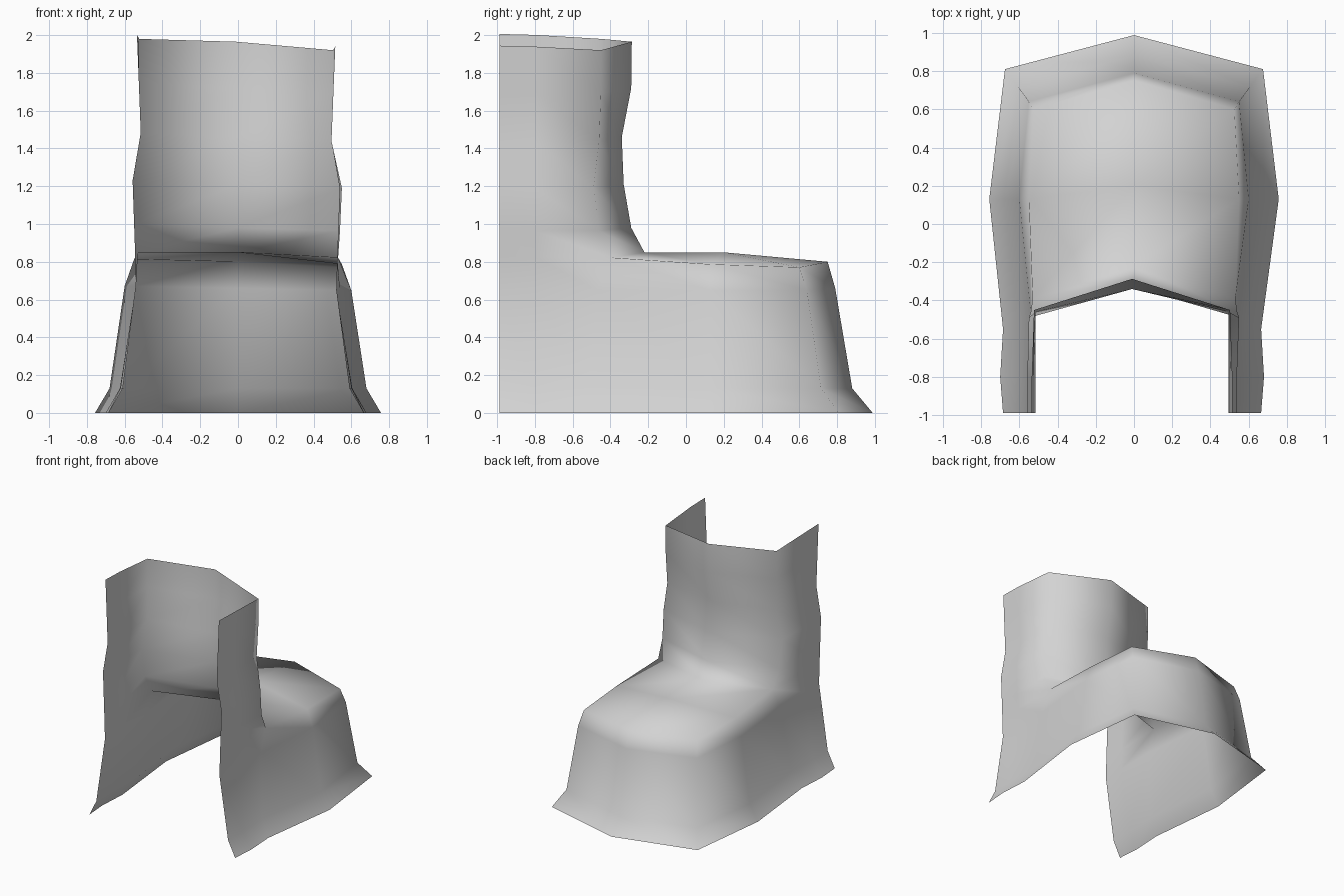
import bpy
import bmesh

if "Cube" in bpy.data.objects:
    bpy.data.objects.remove(bpy.data.objects["Cube"])

# Half cross-sections: centre of the skirt front, round the corner, along the side to the open end
SKIRT = [
    [(0, .988, 0), (.675, .81, 0), (.757, .13, 0), (.675, -.55, 0), (.69, -.8, 0), (.675, -.988, 0)],
    [(0, .88, .13), (.605, .715, .13), (.68, .13, .13), (.60, -.52, .13), (.615, -.8, .13), (.61, -.988, .13)],
    [(0, .79, .66), (.55, .64, .66), (.60, .13, .66), (.54, -.47, .66), (.53, -.8, .66), (.53, -.988, .66)],
    [(0, .75, .80), (.525, .60, .783), (.55, .13, .80), (.53, -.39, .835), (.535, -.8, .84), (.535, -.988, .84)],
]
SEAT_MID = (0, .20, .85)
SEAT_REAR = (0, -.22, .85)

# Tall back: height, centre y, corner x, corner y, wing end x
BACK = [
    (.98, -.29, .54, -.46, .54),
    (1.21, -.33, .55, -.49, .548),
    (1.46, -.34, .505, -.46, .505),
    (1.72, -.29, .513, -.45, .515),
    (1.965, -.287, .513, -.45, .525),
]


def sag(x, y, z):
    """Slight lopsided drape of the cloth."""
    if z > .5:
        z -= .03 * x * z
    if z > 1.3 or y < -.5:
        x -= .01
    return (x, y, z)


bm = bmesh.new()
cache = {}


def vert(p):
    if p not in cache:
        cache[p] = bm.verts.new(sag(*p))
    return cache[p]


def face(points, side):
    pts = [(p[0] * side, p[1], p[2]) for p in points]
    if side < 0:
        pts.reverse()
    bm.faces.new([vert(p) for p in pts])


def bridge(rows, side):
    for low, high in zip(rows, rows[1:]):
        for j in range(len(low) - 1):
            face([low[j], high[j], high[j + 1], low[j + 1]], side)


# Rows of the tall back, starting at the rear edge of the seat
rim = SKIRT[-1]
back_rows = [[SEAT_REAR, rim[3], rim[4], rim[5]]]
for z, cy, kx, ky, ex in BACK:
    top = z > 1.9
    back_rows.append([(0, cy, z), (kx, ky, z - .015 if top else z),
                      (ex, -.8, z + .005 if top else z),
                      (ex, -.988, z + .01 if top else z)])

for side in (1, -1):
    bridge(SKIRT, side)
    bridge(back_rows, side)
    # seat top
    face([SEAT_MID, rim[2], rim[1], rim[0]], side)
    face([SEAT_REAR, rim[3], rim[2], SEAT_MID], side)

for f in bm.faces:
    f.smooth = True

mesh = bpy.data.meshes.new("draped_cover")
bm.to_mesh(mesh)
bm.free()
cover = bpy.data.objects.new("draped_cover", mesh)
bpy.context.collection.objects.link(cover)

# Plain cloth colour
cloth = bpy.data.materials.new("light_grey_cloth")
cloth.diffuse_color = (.65, .65, .65, 1)
cloth.use_nodes = True
cloth.node_tree.nodes["Principled BSDF"].inputs["Base Color"].default_value = cloth.diffuse_color
mesh.materials.append(cloth)
